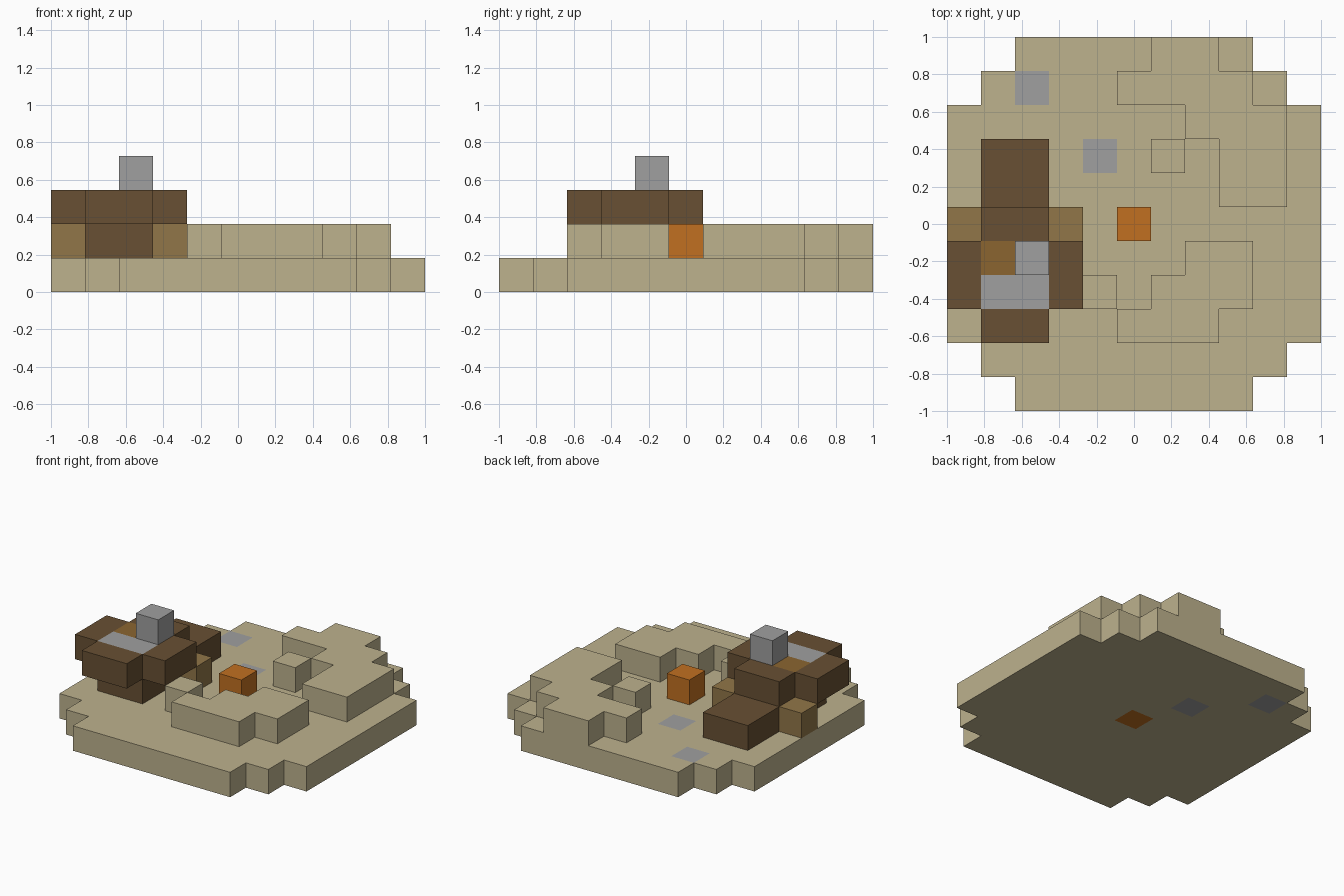
import bpy
import bmesh

UNIT = 2 / 11  # edge of one block; block (0, 0) sits on the origin

cube = bpy.data.objects.get("Cube")
if cube:
    bpy.data.objects.remove(cube, do_unlink=True)


def material(name, r, g, b):
    mat = bpy.data.materials.new(name)
    mat.use_nodes = True
    mat.diffuse_color = (r, g, b, 1)
    mat.node_tree.nodes["Principled BSDF"].inputs["Base Color"].default_value = (r, g, b, 1)
    return mat


SAND = material("sand", 0.51, 0.445, 0.27)
DARK_WOOD = material("dark_wood", 0.138, 0.08, 0.033)
LIGHT_WOOD = material("light_wood", 0.283, 0.181, 0.065)
OCHRE = material("ochre", 0.258, 0.13, 0.03)
GREY = material("grey", 0.35, 0.35, 0.35)
ORANGE = material("orange", 0.533, 0.162, 0.015)


def slab(name, layer, rows, mat, accents=None):
    """One block layer; rows maps a y row to its first and last x block.
    Accents recolour the top and bottom of single blocks."""
    accents = accents or {}
    bm = bmesh.new()
    for j, (first, last) in rows.items():
        for i in range(first, last + 1):
            corners = [(-0.5, -0.5), (0.5, -0.5), (0.5, 0.5), (-0.5, 0.5)]
            bm.faces.new([bm.verts.new(((i + x) * UNIT, (j + y) * UNIT, layer * UNIT))
                          for x, y in corners])
    bmesh.ops.remove_doubles(bm, verts=bm.verts[:], dist=0.001)
    lifted = bmesh.ops.extrude_face_region(bm, geom=bm.faces[:], use_keep_orig=True)["geom"]
    bmesh.ops.translate(bm, vec=(0, 0, UNIT),
                        verts=[g for g in lifted if isinstance(g, bmesh.types.BMVert)])
    bmesh.ops.recalc_face_normals(bm, faces=bm.faces[:])
    mats = [mat]
    for m in accents.values():
        if m not in mats:
            mats.append(m)
    bm.normal_update()
    for f in bm.faces:
        c = f.calc_center_median() / UNIT
        if abs(f.normal.z) > 0.5:
            f.material_index = mats.index(accents.get((round(c.x), round(c.y)), mat))
    mesh = bpy.data.meshes.new(name)
    bm.to_mesh(mesh)
    bm.free()
    for m in mats:
        mesh.materials.append(m)
    obj = bpy.data.objects.new(name, mesh)
    bpy.context.collection.objects.link(obj)


def block(name, layer, i, j, mat):
    slab(name, layer, {j: (i, i)}, mat)


# Ground with stepped corners and inlaid blocks
ground = {}
for j in range(-5, 6):
    half = min(5, 8 - abs(j))
    ground[j] = (-half, half)
slab("ground", 0, ground, SAND, {(-3, 4): GREY, (-1, 2): GREY, (0, 0): ORANGE})

# Raised sand banks and loose blocks
slab("back_bank", 1, {5: (1, 2), 4: (0, 3), 3: (2, 4), 2: (3, 4), 1: (3, 4)}, SAND)
slab("front_bank", 1, {-1: (2, 3), -2: (1, 3), -3: (0, 2)}, SAND)
block("back_loose_block", 1, 1, 2, SAND)
block("front_loose_block", 1, -1, -2, SAND)

# Centre marker
block("centre_block", 1, 0, 0, ORANGE)

# Wooden structure: body, side blocks, overhanging top, chimney
slab("body", 1, {j: (-4, -3) for j in range(-2, 3)}, DARK_WOOD)
for side, i in (("left", -2), ("right", -5)):
    block(side + "_side_block", 1, i, 0, LIGHT_WOOD)
slab("body_top", 2, {-3: (-4, -3), -2: (-5, -2), -1: (-5, -2), 0: (-4, -3)}, DARK_WOOD,
     {(-4, -2): GREY, (-3, -2): GREY, (-4, -1): OCHRE})
block("chimney", 3, -3, -1, GREY)
